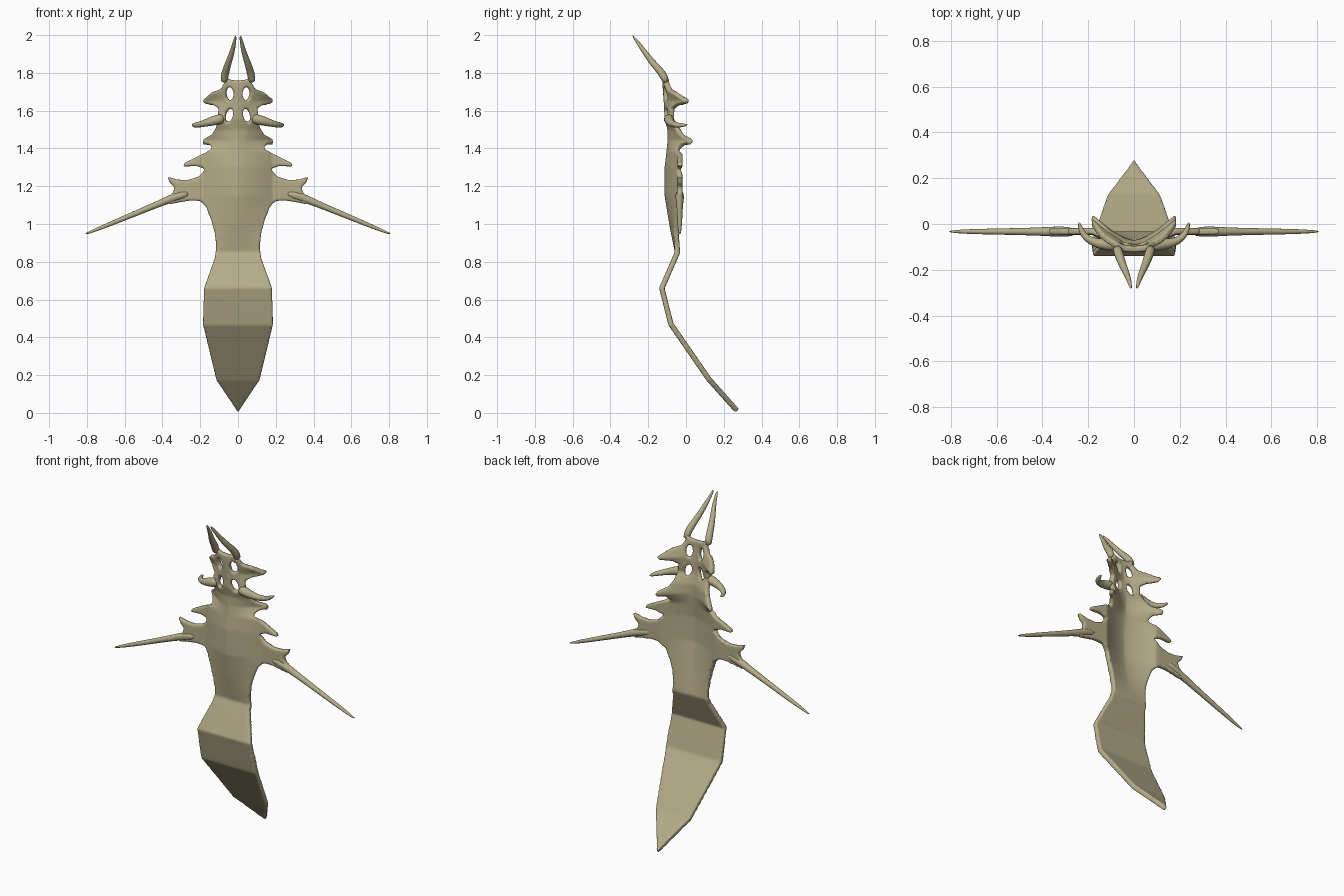
import bpy, bmesh
from mathutils import Vector

if "Cube" in bpy.data.objects:
    bpy.data.objects.remove(bpy.data.objects["Cube"])

hide = bpy.data.materials.new("khaki_hide")
hide.diffuse_color = (0.46, 0.415, 0.25, 1)
hide.use_nodes = True
hide.node_tree.nodes["Principled BSDF"].inputs["Base Color"].default_value = hide.diffuse_color

# Half outline of the flat body (x, z), tail tip up to the brow
OUTLINE = [
    (0, .008), (.115, .18), (.185, .47), (.18, .66), (.122, .82), (.115, .88), (.123, .96),
    (.14, 1.02), (.165, 1.09), (.20, 1.122), (.25, 1.125), (.31, 1.115), (.36, 1.105),
    (.40, 1.122), (.345, 1.165), (.335, 1.195), (.362, 1.22), (.373, 1.25), (.32, 1.235),
    (.27, 1.232), (.21, 1.25), (.17, 1.29), (.22, 1.308), (.29, 1.303), (.285, 1.322),
    (.2, 1.365), (.13, 1.395), (.15, 1.42), (.188, 1.428), (.18, 1.45), (.135, 1.475),
    (.115, 1.51), (.105, 1.56), (.098, 1.61), (.125, 1.628), (.18, 1.64), (.186, 1.655),
    (.14, 1.695), (.09, 1.715), (.068, 1.755), (.075, 1.785), (.045, 1.765), (0, 1.758)]

# Side curvature: z, y on the centre line, y at the flanks
CURVE = [
    (0, .28, .28), (.18, .12, .12), (.47, -.08, -.08), (.66, -.128, -.128), (.85, -.045, -.045),
    (1.0, -.075, -.035), (1.15, -.1, -.033), (1.3, -.1, -.033), (1.38, -.09, -.03),
    (1.44, -.085, .025), (1.5, -.085, 0), (1.56, -.1, -.05), (1.65, -.105, .005),
    (1.72, -.11, -.05), (1.8, -.11, -.11)]


def depth(x, z):
    for (z0, c0, e0), (z1, c1, e1) in zip(CURVE, CURVE[1:]):
        if z <= z1:
            f = max(0, (z - z0) / (z1 - z0))
            c, e = c0 + (c1 - c0) * f, e0 + (e1 - e0) * f
            return c + (e - c) * min(abs(x) / .18, 1) ** 1.5
    return CURVE[-1][1]


def finish(name, bm):
    me = bpy.data.meshes.new(name)
    bm.to_mesh(me)
    bm.free()
    me.materials.append(hide)
    ob = bpy.data.objects.new(name, me)
    bpy.context.collection.objects.link(ob)
    for p in me.polygons:
        p.use_smooth = True
    return ob


def eye_hole(cx, cz, lean):
    from math import sin, cos, tau
    pts = []
    for i in range(12):
        a = tau * i / 12
        dz = .037 * sin(a)
        pts.append((cx + .02 * cos(a) + lean * dz, cz + dz))
    return pts


def build_body():
    bm = bmesh.new()
    loops = [OUTLINE + [(-x, z) for x, z in OUTLINE[-2:0:-1]]]
    for s in (-1, 1):
        loops += [eye_hole(s * .043, 1.69, 0), eye_hole(s * .046, 1.575, -s * .2)]
    for loop in loops:
        vs = [bm.verts.new((x, 0, z)) for x, z in loop]
        for a, b in zip(vs, vs[1:] + vs[:1]):
            bm.edges.new((a, b))
    bmesh.ops.triangle_fill(bm, use_beauty=True, edges=bm.edges[:], normal=(0, -1, 0))

    # Slice into a fine grid so the sheet can bend
    def cut(co, no):
        bmesh.ops.bisect_plane(bm, geom=bm.verts[:] + bm.edges[:] + bm.faces[:],
                               dist=1e-5, plane_co=co, plane_no=no)
    for z in [c[0] for c in CURVE[1:-1]] + [.9 + .03 * i for i in range(30)]:
        cut((0, 0, z), (0, 0, 1))
    for i in range(-7, 8):
        cut((i * .03, 0, 0), (1, 0, 0))
    bmesh.ops.remove_doubles(bm, verts=bm.verts[:], dist=.0005)
    for v in bm.verts:
        v.co.y = depth(v.co.x, v.co.z)
    bmesh.ops.recalc_face_normals(bm, faces=bm.faces[:])
    body = finish("body", bm)
    m = body.modifiers.new("thickness", 'SOLIDIFY')
    m.thickness, m.offset = .028, 0
    m = body.modifiers.new("fuse", 'REMESH')
    m.mode, m.voxel_size, m.use_smooth_shade = 'VOXEL', .007, True
    m = body.modifiers.new("soften", 'SMOOTH')
    m.factor, m.iterations = .5, 4


def limb(name, path):
    """Round tapered tube through (x, y, z, radius) points."""
    from math import sin, cos, tau
    pts = [Vector(p[:3]) for p in path]
    bm = bmesh.new()
    rings = []
    for i, p in enumerate(pts):
        d = (pts[min(i + 1, len(pts) - 1)] - pts[max(i - 1, 0)]).normalized()
        u = d.cross(Vector((0, 1, .3))).normalized()
        w = d.cross(u)
        r = path[i][3]
        rings.append([bm.verts.new(p + r * (u * cos(tau * k / 8) + w * sin(tau * k / 8)))
                      for k in range(8)])
    for a, b in zip(rings, rings[1:]):
        for k in range(8):
            bm.faces.new((a[k], a[(k + 1) % 8], b[(k + 1) % 8], b[k]))
    bm.faces.new(rings[0][::-1])
    bm.faces.new(rings[-1])
    bmesh.ops.recalc_face_normals(bm, faces=bm.faces[:])
    ob = finish(name, bm)
    m = ob.modifiers.new("round", 'SUBSURF')
    m.levels = m.render_levels = 1


build_body()

# Paired limbs: thin arms, hooked cheek spikes, brow horns
LIMBS = {
    "arm": [(.25, -.035, 1.165, .022), (.33, -.033, 1.145, .027), (.40, -.033, 1.115, .019),
            (.6, -.033, 1.032, .015), (.75, -.033, .97, .011), (.812, -.033, .945, .004)],
    "cheek_spike": [(.07, -.092, 1.56, .03), (.12, -.09, 1.55, .03), (.17, -.083, 1.535, .021),
                    (.21, -.062, 1.525, .017), (.232, -.03, 1.522, .014), (.241, .01, 1.525, .005)],
    "horn": [(.075, -.105, 1.745, .022), (.07, -.12, 1.795, .023), (.052, -.175, 1.85, .019),
             (.033, -.215, 1.905, .015), (.02, -.25, 1.955, .011), (.012, -.285, 2.0, .005)],
}
for name, path in LIMBS.items():
    for side, s in (("right", 1), ("left", -1)):
        limb(f"{name}_{side}", [(s * x, y, z, r) for x, y, z, r in path])
